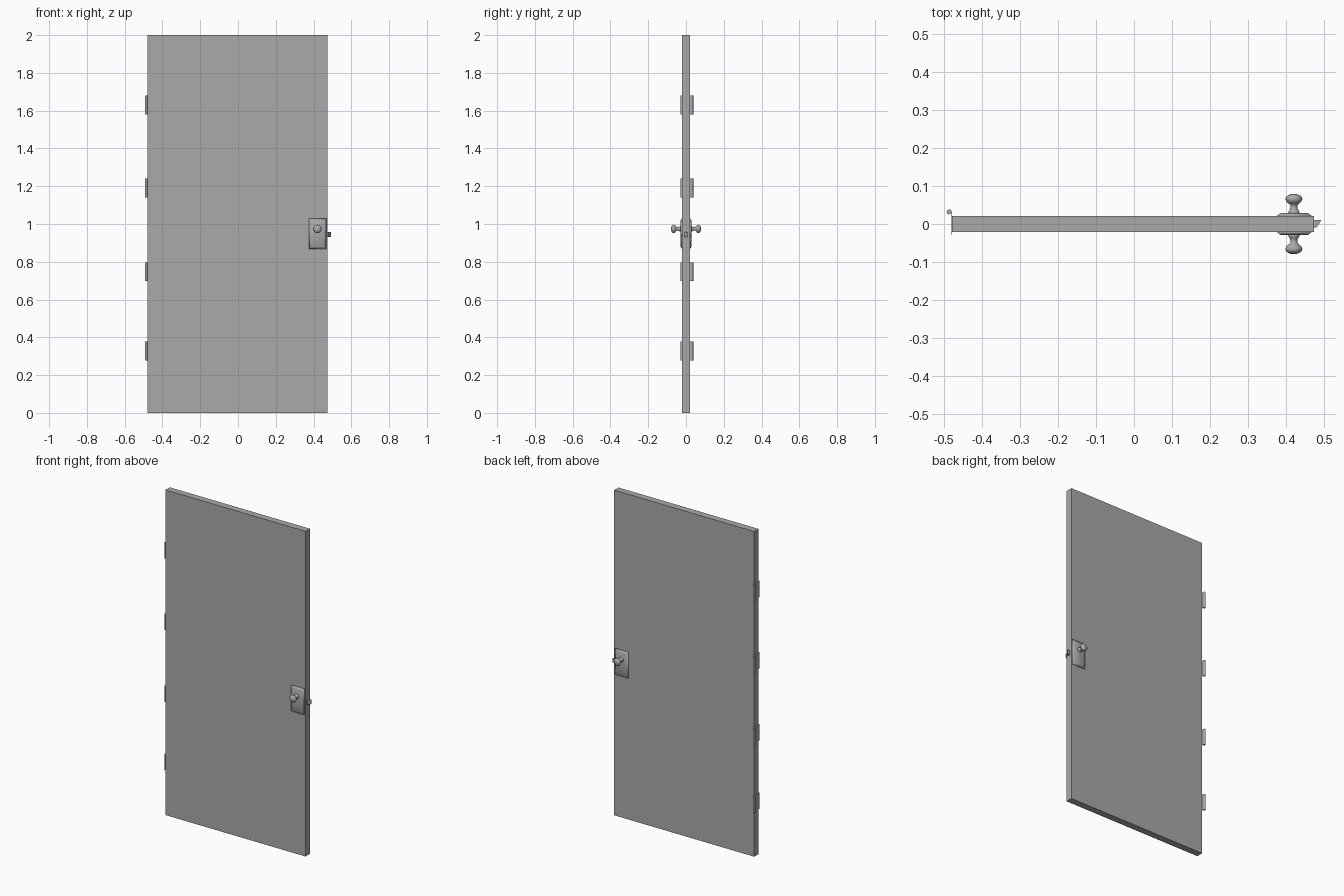
import bpy, bmesh, math
from mathutils import Vector

if "Cube" in bpy.data.objects:
    bpy.data.objects.remove(bpy.data.objects["Cube"])

grey = bpy.data.materials.new("plain grey")
grey.diffuse_color = (0.4, 0.4, 0.4, 1)
grey.use_nodes = True
grey.node_tree.nodes["Principled BSDF"].inputs["Base Color"].default_value = grey.diffuse_color


def make(name, verts, faces, smooth=False):
    me = bpy.data.meshes.new(name)
    me.from_pydata(verts, [], faces)
    bm = bmesh.new()
    bm.from_mesh(me)
    bmesh.ops.recalc_face_normals(bm, faces=bm.faces)
    for f in bm.faces:
        f.smooth = smooth
    bm.to_mesh(me)
    bm.free()
    me.materials.append(grey)
    ob = bpy.data.objects.new(name, me)
    bpy.context.collection.objects.link(ob)
    return ob


def prism(name, outline_a, outline_b, smooth=False):
    """Solid joining two matching outlines."""
    n = len(outline_a)
    faces = [tuple(range(n)), tuple(range(n, 2 * n))]
    faces += [(i, (i + 1) % n, n + (i + 1) % n, n + i) for i in range(n)]
    return make(name, outline_a + outline_b, faces, smooth)


def box(name, x0, x1, y0, y1, z0, z1):
    rect = [(x0, y0), (x1, y0), (x1, y1), (x0, y1)]
    return prism(name, [(x, y, z0) for x, y in rect], [(x, y, z1) for x, y in rect])


def plate_outline(y, inset):
    x0, x1, z0, z1 = 0.375 + inset, 0.468 - inset, 0.868 + inset, 1.03 - inset
    return [(x0, y, z0), (x1, y, z0), (x1, y, z1), (x0, y, z1)]


# Door slab
box("door_panel", -0.479, 0.474, -0.021, 0.021, 0, 2)

# Hinges: a thin leaf on the door edge and a round pin behind it
for i, z in enumerate((0.327, 0.747, 1.19, 1.63)):
    z0, z1 = z - 0.05, z + 0.05
    box(f"hinge_leaf_{i + 1}", -0.4802, -0.479, -0.029, 0.032, z0, z1)
    ring = [(-0.4862 + 0.0066 * math.cos(a), 0.032 + 0.0066 * math.sin(a))
            for a in (k * math.tau / 16 for k in range(16))]
    pin = prism(f"hinge_pin_{i + 1}", [(x, y, z0) for x, y in ring],
                [(x, y, z1) for x, y in ring])
    for f in pin.data.polygons:
        f.use_smooth = abs(f.normal.z) < 0.5

# Knob profile: (radius, distance from the door's middle plane)
profile = [(0.015, 0.028), (0.0145, 0.032), (0.011, 0.037), (0.009, 0.043),
           (0.009, 0.049), (0.013, 0.053), (0.019, 0.058), (0.0225, 0.065),
           (0.021, 0.071), (0.015, 0.076), (0.008, 0.0785)]
SEG = 24

# Lock plate and knob on both sides
for side, s in (("front", -1), ("back", 1)):
    prism(f"{side}_lock_plate", plate_outline(s * 0.021, 0),
          plate_outline(s * 0.029, 0.011), True)
    verts, faces = [], []
    for r, d in profile:
        verts += [(0.4205 + r * math.cos(k * math.tau / SEG), s * d,
                   0.974 + r * math.sin(k * math.tau / SEG)) for k in range(SEG)]
    for j in range(len(profile) - 1):
        for k in range(SEG):
            a, b = j * SEG + k, j * SEG + (k + 1) % SEG
            faces.append((a, b, b + SEG, a + SEG))
    faces.append(tuple(range(SEG)))
    last = (len(profile) - 1) * SEG
    verts.append((0.4205, s * 0.079, 0.974))
    faces += [(last + k, last + (k + 1) % SEG, len(verts) - 1) for k in range(SEG)]
    make(f"{side}_knob", verts, faces, True)

# Slanted latch bolt
bolt = [(0.46, -0.009), (0.48, -0.009), (0.49, 0.005), (0.492, 0.01), (0.46, 0.01)]
prism("latch_bolt", [(x, y, 0.931) for x, y in bolt], [(x, y, 0.957) for x, y in bolt])
